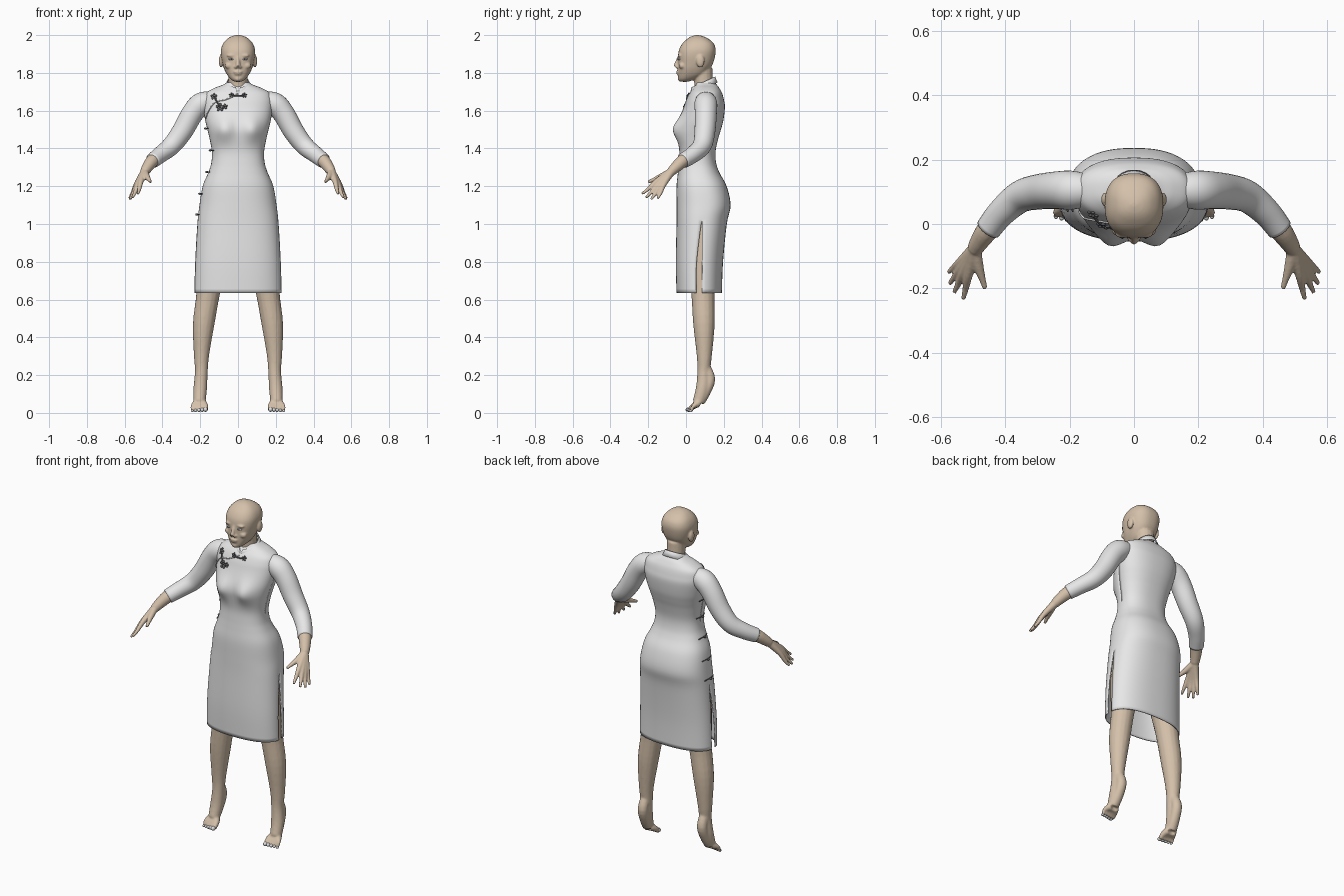
import bpy, bmesh
from math import sin, cos, pi, exp
from mathutils import Vector, Matrix

cube = bpy.data.objects.get("Cube")
if cube:
    bpy.data.objects.remove(cube)


def material(name, rgb):
    m = bpy.data.materials.new(name)
    m.use_nodes = True
    m.diffuse_color = (*rgb, 1)
    for node in m.node_tree.nodes:
        if node.type == 'BSDF_PRINCIPLED':
            node.inputs["Base Color"].default_value = (*rgb, 1)
    return m


SKIN = material("skin", (0.66, 0.53, 0.40))
CLOTH = material("pale cloth", (0.8, 0.8, 0.8))
DARK = material("dark trim", (0.12, 0.12, 0.13))
NAIL = material("pale nail", (0.75, 0.74, 0.74))
POWER = 2.4


def spline(keys, steps=4):
    """Smooth curve through key tuples of any length."""
    out = []
    for i in range(len(keys) - 1):
        a, b, c, d = (keys[min(max(j, 0), len(keys) - 1)] for j in range(i - 1, i + 3))
        for s in range(steps):
            t = s / steps
            out.append(tuple(
                q + t / 2 * (r - p + t * (2*p - 5*q + 4*r - u + t * (3*q - p - 3*r + u)))
                for p, q, r, u in zip(a, b, c, d)))
    return out + [tuple(keys[-1])]


def skin_rings(bm, rings, closed=True, caps=True):
    rows = [[bm.verts.new(p) for p in ring] for ring in rings]
    n = len(rows[0])
    for lo, hi in zip(rows, rows[1:]):
        for i in range(n if closed else n - 1):
            j = (i + 1) % n
            bm.faces.new((lo[i], lo[j], hi[j], hi[i]))
    if closed and caps:
        bm.faces.new(rows[0])
        bm.faces.new(rows[-1])


def tube(bm, keys, n=16, steps=4):
    """Round tube through (x, y, z, radius) keys."""
    path = spline(keys, steps)
    pts = [Vector(p[:3]) for p in path]
    rings, quat, last = [], None, None
    for i, p in enumerate(pts):
        t = (pts[min(i + 1, len(pts) - 1)] - pts[max(i - 1, 0)]).normalized()
        quat = last.rotation_difference(t) @ quat if last else t.to_track_quat('Z', 'Y')
        last = t
        rings.append([p + quat @ Vector((cos(a), sin(a), 0)) * path[i][3]
                      for a in (2 * pi * k / n for k in range(n))])
    skin_rings(bm, rings)


def ball(bm, centre, size, seg=16):
    m = Matrix.Translation(centre) @ Matrix.Diagonal((*size, 1))
    bmesh.ops.create_uvsphere(bm, u_segments=seg, v_segments=seg // 2, radius=1, matrix=m)


def half_ring(z, w, front, back, side, gap=0, n=28):
    """Half of a rounded oval; side -1 is the front, 1 the back."""
    c, d, e = (front + back) / 2, (back - front) / 2, 2 / POWER
    out = []
    for k in range(n + 1):
        a = gap + (pi - 2 * gap) * k / n
        ca = cos(a)
        x = w * abs(ca) ** e * (1 if ca > 0 else -1)
        out.append((x, c + side * d * max(sin(a), 0) ** e, z))
    return out


def finish(name, bm, mat, voxel=0, mirror=False, thick=0):
    bmesh.ops.recalc_face_normals(bm, faces=bm.faces)
    mesh = bpy.data.meshes.new(name)
    bm.to_mesh(mesh)
    bm.free()
    for f in mesh.polygons:
        f.use_smooth = True
    mesh.materials.append(mat)
    ob = bpy.data.objects.new(name, mesh)
    bpy.context.collection.objects.link(ob)
    if voxel:
        r = ob.modifiers.new("fuse", 'REMESH')
        r.mode, r.voxel_size, r.use_smooth_shade = 'VOXEL', voxel, True
        s = ob.modifiers.new("soften", 'SMOOTH')
        s.factor, s.iterations = 0.5, 4
    if thick:
        s = ob.modifiers.new("cloth", 'SOLIDIFY')
        s.thickness, s.offset = thick, -1
    if mirror:
        ob.modifiers.new("mirror", 'MIRROR')
    return ob


# Dress body: height, half width, front, back
BODY = spline([
    (0.635, 0.232, -0.05, 0.19), (0.8, 0.227, -0.054, 0.196), (1.0, 0.215, -0.05, 0.216),
    (1.1, 0.204, -0.05, 0.236), (1.2, 0.187, -0.05, 0.215), (1.27, 0.158, -0.043, 0.178),
    (1.32, 0.142, -0.038, 0.16), (1.38, 0.138, -0.035, 0.156), (1.45, 0.15, -0.042, 0.17),
    (1.5, 0.162, -0.044, 0.185), (1.55, 0.174, -0.036, 0.198), (1.62, 0.184, -0.012, 0.206),
    (1.66, 0.182, 0.002, 0.2), (1.695, 0.168, 0.02, 0.19), (1.72, 0.125, 0.04, 0.176),
    (1.735, 0.085, 0.05, 0.165), (1.75, 0.056, 0.055, 0.15)], 5)


def bust(x, z):
    return 0.032 * exp(-((abs(x) - 0.075) / 0.05) ** 2 - ((z - 1.5) / 0.06) ** 2)


def section(z):
    _, w, f, b = min(BODY, key=lambda r: abs(r[0] - z))
    return w, (f + b) / 2, (b - f) / 2


def front_y(x, z):
    w, c, d = section(z)
    return c - d * max(1 - abs(x / w) ** POWER, 0) ** (1 / POWER) - bust(x, z)


bm = bmesh.new()
for side in (-1, 1):
    rows = []
    for z, w, f, b in BODY:
        gap = 0.09 * min(max((1.02 - z) / 0.25, 0), 1)
        row = half_ring(z, w, f, b, side, gap)
        if side < 0:
            row = [(x, y - bust(x, z), h) for x, y, h in row]
        rows.append(row)
    skin_rings(bm, rows, closed=False)
bmesh.ops.remove_doubles(bm, verts=bm.verts, dist=0.00002)
finish("dress_body", bm, CLOTH, thick=0.006)

# Sleeves
bm = bmesh.new()
tube(bm, [(0.12, 0.105, 1.655, 0.045), (0.19, 0.105, 1.638, 0.06), (0.24, 0.105, 1.587, 0.058),
          (0.294, 0.1, 1.492, 0.055), (0.352, 0.085, 1.415, 0.05), (0.41, 0.037, 1.368, 0.044),
          (0.452, -0.015, 1.335, 0.04)], n=28, steps=5)
finish("sleeves", bm, CLOTH, mirror=True)

# Standing collar, tilted and parted at the front
bm = bmesh.new()
rows = []
for rx, ry, z0, part in ((0.076, 0.076, 1.715, 0.04), (0.066, 0.068, 1.735, 0.08),
                         (0.06, 0.063, 1.752, 0.2)):
    row = []
    for k in range(41):
        a = -pi / 2 + part + (2 * pi - 2 * part) * k / 40
        y = ry * sin(a)
        row.append((rx * cos(a), 0.092 + y, z0 + 0.45 * y))
    rows.append(row)
skin_rings(bm, rows, closed=False)
finish("collar", bm, CLOTH, thick=0.005)

# Head with face, ears and neck
bm = bmesh.new()
rows = []
for z, w, f, b in spline([
        (1.753, 0.018, -0.028, 0.01), (1.766, 0.038, -0.038, 0.05), (1.79, 0.058, -0.041, 0.1),
        (1.82, 0.073, -0.042, 0.125), (1.85, 0.082, -0.042, 0.143), (1.89, 0.09, -0.042, 0.154),
        (1.925, 0.09, -0.036, 0.157), (1.957, 0.078, -0.018, 0.146), (1.981, 0.056, 0.008, 0.118),
        (1.994, 0.033, 0.03, 0.09), (2.0, 0.01, 0.052, 0.068)]):
    rows.append(half_ring(z, w, f, b, 1) + half_ring(z, w, f, b, -1)[-2:0:-1])
skin_rings(bm, rows)
tube(bm, [(0, 0.1, 1.66, 0.056), (0, 0.094, 1.74, 0.05), (0, 0.088, 1.82, 0.053)])
tube(bm, [(0, -0.036, 1.887, 0.008), (0, -0.046, 1.86, 0.01), (0, -0.054, 1.833, 0.013)], n=12)
ball(bm, (0, -0.042, 1.806), (0.024, 0.011, 0.007))
ball(bm, (0, -0.04, 1.795), (0.02, 0.011, 0.007))
ball(bm, (0, -0.026, 1.769), (0.02, 0.018, 0.016))
for s in (-1, 1):
    ball(bm, (s * 0.011, -0.046, 1.831), (0.01, 0.01, 0.008))
    ball(bm, (s * 0.036, -0.033, 1.892), (0.026, 0.011, 0.007))
    ball(bm, (s * 0.046, -0.02, 1.838), (0.024, 0.018, 0.018))
    ball(bm, (s * 0.09, 0.076, 1.862), (0.012, 0.022, 0.034))
finish("head", bm, SKIN, voxel=0.005)

# Eyes
for name, y, size, mat in (("eyes", -0.036, (0.014, 0.008, 0.006), NAIL),
                           ("irises", -0.042, (0.005, 0.004, 0.005), DARK)):
    bm = bmesh.new()
    ball(bm, (0.036, y, 1.873), size)
    finish(name, bm, mat, mirror=True)

# Forearms and hands: each finger runs from the wrist to its tip
bm = bmesh.new()
wrist = Vector((0.494, -0.078, 1.277))
tube(bm, [(0.41, 0.037, 1.368, 0.034), (0.452, -0.015, 1.335, 0.035),
          (0.478, -0.052, 1.302, 0.03), (*wrist, 0.025)])
tips = ((0.576, -0.15, 1.135), (0.572, -0.185, 1.13), (0.558, -0.212, 1.14), (0.53, -0.233, 1.16))
for tip in tips:
    end = Vector(tip)
    knuckle = wrist.lerp(end, 0.5) + Vector((0.002, -0.002, 0.006))
    tube(bm, [(*wrist, 0.022), (*knuckle, 0.0145), (*wrist.lerp(end, 0.78), 0.0105), (*end, 0.007)], n=12)
tube(bm, [(*wrist, 0.02), (0.482, -0.135, 1.25, 0.016), (0.471, -0.17, 1.235, 0.011),
          (0.462, -0.2, 1.222, 0.008)], n=12)
finish("arms_and_hands", bm, SKIN, voxel=0.0045, mirror=True)

# Legs, tiptoe feet and toes
bm = bmesh.new()
tube(bm, [(0.11, 0.09, 1.08, 0.085), (0.13, 0.085, 0.85, 0.083), (0.157, 0.09, 0.64, 0.063),
          (0.182, 0.095, 0.47, 0.057), (0.193, 0.097, 0.31, 0.041), (0.194, 0.094, 0.22, 0.034),
          (0.2, 0.088, 0.13, 0.036), (0.204, 0.066, 0.055, 0.032)])
tube(bm, [(0.194, 0.1, 0.25, 0.026), (0.195, 0.126, 0.18, 0.029), (0.199, 0.1, 0.11, 0.03),
          (0.204, 0.07, 0.06, 0.03)])
toes = [(0.172 + 0.0175 * k, 0.002 + 0.004 * k, 0.016 - 0.0015 * k) for k in range(5)]
for x, y, r in toes:
    tube(bm, [(0.2 + (x - 0.2) * 0.5, 0.062, 0.05, 0.022), (x, 0.038, 0.034, r),
              (x, y + r, r - 0.001, r * 0.85)], n=12)
finish("legs_and_feet", bm, SKIN, voxel=0.006, mirror=True)

bm = bmesh.new()
for x, y, r in toes:
    ball(bm, (x, y + r * 0.7, r * 1.1), (r * 0.75, r, r * 0.75), 12)
finish("toenails", bm, NAIL, mirror=True)

# Knotted fasteners on the chest
bm = bmesh.new()


def flower(x, z, r):
    for k in range(5):
        a = 2 * pi * k / 5 + pi / 2
        px, pz = x + r * cos(a), z + r * sin(a)
        ball(bm, (px, front_y(px, pz) - 0.002, pz), (r * 0.55, 0.005, r * 0.55), 8)
    ball(bm, (x, front_y(x, z) - 0.004, z), (r * 0.4, 0.006, r * 0.4), 8)


def cord(points, r):
    tube(bm, [(x, front_y(x, z) - 0.003, z, r) for x, z in points], n=8)


for x, z, r in ((-0.127, 1.675, 0.012), (-0.095, 1.618, 0.015), (-0.07, 1.622, 0.01),
                (-0.034, 1.682, 0.009), (0.034, 1.682, 0.009)):
    flower(x, z, r)
cord([(-0.034, 1.682), (0, 1.678), (0.034, 1.682)], 0.004)
cord([(-0.127, 1.675), (-0.112, 1.648), (-0.095, 1.618)], 0.004)
finish("chest_fasteners", bm, DARK)

# Overlap piping from collar to armhole
bm = bmesh.new()
cord([(0, 1.69), (-0.06, 1.66), (-0.12, 1.645), (-0.155, 1.6), (-0.17, 1.56)], 0.003)
finish("front_piping", bm, CLOTH)

# Side fasteners down the right seam
bm = bmesh.new()
for z in (1.505, 1.39, 1.275, 1.16, 1.05):
    w, c, d = section(z)
    bar = [(-w * (1 - abs(o / d) ** POWER) ** (1 / POWER) - 0.002, c + o, z, 0.003)
           for o in (-0.05, -0.02, 0.01, 0.035)]
    tube(bm, bar, n=8)
    ball(bm, (-w - 0.007, c - 0.01, z), (0.009, 0.008, 0.006), 8)
finish("side_fasteners", bm, DARK)
